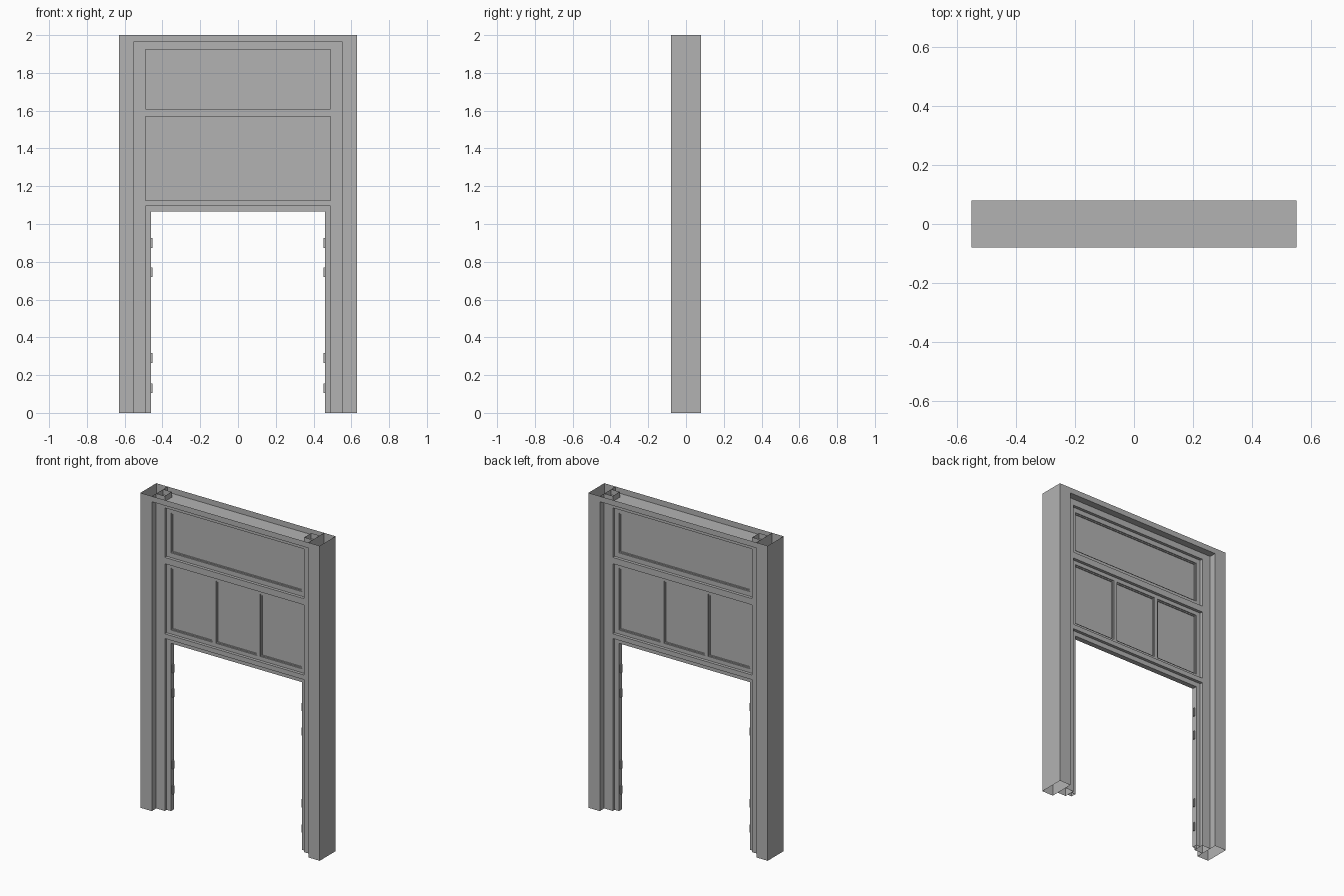
import bpy
import bmesh

cube = bpy.data.objects.get("Cube")
if cube:
    bpy.data.objects.remove(cube, do_unlink=True)

GREY = (0.45, 0.45, 0.45, 1.0)
mat = bpy.data.materials.new("plain grey")
mat.use_nodes = True
mat.diffuse_color = GREY
bsdf = mat.node_tree.nodes["Principled BSDF"]
bsdf.inputs["Base Color"].default_value = GREY
bsdf.inputs["Roughness"].default_value = 0.8


def add_box(bm, x0, x1, half_depth, z0, z1, open_top=False, open_bottom=False):
    """Box centred on y = 0, optionally left open like a folded profile."""
    made = bmesh.ops.create_cube(bm, size=1)["verts"]
    for v in made:
        v.co.x = x0 if v.co.x < 0 else x1
        v.co.y = half_depth if v.co.y > 0 else -half_depth
        v.co.z = z0 if v.co.z < 0 else z1
    bm.normal_update()
    faces = {f for v in made for f in v.link_faces}
    drop = [f for f in faces if (open_top and f.normal.z > 0.9)
            or (open_bottom and f.normal.z < -0.9)]
    bmesh.ops.delete(bm, geom=drop, context='FACES')


def add_ring(bm, x0, x1, half_depth, z0, z1, w):
    """Rectangular border of width w inside the given outline."""
    add_box(bm, x0, x0 + w, half_depth, z0, z1)
    add_box(bm, x1 - w, x1, half_depth, z0, z1)
    add_box(bm, x0 + w, x1 - w, half_depth, z0, z0 + w)
    add_box(bm, x0 + w, x1 - w, half_depth, z1 - w, z1)


def finish(bm, name):
    mesh = bpy.data.meshes.new(name)
    bm.to_mesh(mesh)
    bm.free()
    mesh.materials.append(mat)
    obj = bpy.data.objects.new(name, mesh)
    bpy.context.collection.objects.link(obj)
    return obj


def box(name, *args, **kw):
    bm = bmesh.new()
    add_box(bm, *args, **kw)
    return finish(bm, name)


OUTER, POST, JAMB, STOP = 0.63, 0.55, 0.49, 0.46
DEEP, MID, THIN, BEAD, PANE = 0.08, 0.035, 0.016, 0.01, 0.004
SOFFIT, HEAD = 1.965, 1.925

# Hollow posts, jambs and door stops on both sides
for side, s in (("left", 1), ("right", -1)):
    def span(a, b):
        return sorted((s * a, s * b))
    box(side + "_post", *span(POST, OUTER), DEEP, 0, 2,
        open_top=True, open_bottom=True)
    box(side + "_jamb", *span(JAMB, POST), MID, 0, 2,
        open_top=True, open_bottom=True)
    box(side + "_door_stop", *span(STOP, JAMB), THIN, 0, 1.095,
        open_bottom=True)
    # Small clips along the door stop
    bm = bmesh.new()
    for z in (0.13, 0.29, 0.745, 0.9):
        add_box(bm, *span(STOP - 0.008, STOP), 0.006, z - 0.026, z + 0.026)
    finish(bm, side + "_clips")

# Header channel, open at the top
box("header_channel", -POST, POST, DEEP, SOFFIT, 2, open_top=True)

# Horizontal rails
for name, z0, z1 in (("head_rail", HEAD, SOFFIT), ("middle_rail", 1.61, 1.57),
                     ("door_rail", 1.095, 1.125)):
    box(name, -JAMB, JAMB, MID, min(z0, z1), max(z0, z1))
box("door_head_stop", -STOP, STOP, THIN, 1.065, 1.095)


def pane(name, x0, x1, z0, z1):
    """Thin infill panel with a narrow bead around it."""
    bm = bmesh.new()
    add_ring(bm, x0, x1, BEAD, z0, z1, 0.007)
    finish(bm, name + "_bead")
    box(name, x0, x1, PANE, z0, z1)


# Upper panel with its surround
bm = bmesh.new()
add_ring(bm, -JAMB, JAMB, THIN, 1.61, HEAD, 0.03)
finish(bm, "upper_surround")
pane("upper_panel", -STOP, STOP, 1.64, 1.895)

# Three lower panels with surround and mullions
bm = bmesh.new()
add_ring(bm, -JAMB, JAMB, THIN, 1.125, 1.57, 0.025)
for s in (-1, 1):
    add_box(bm, *sorted((s * STOP, s * (JAMB - 0.025))), THIN, 1.15, 1.545)
    add_box(bm, *sorted((s * 0.143, s * 0.167)), THIN, 1.15, 1.545)
finish(bm, "lower_surround")
for name, x0, x1 in (("right", -STOP, -0.167), ("middle", -0.143, 0.143),
                     ("left", 0.167, STOP)):
    pane("lower_panel_" + name, x0, x1, 1.15, 1.545)
